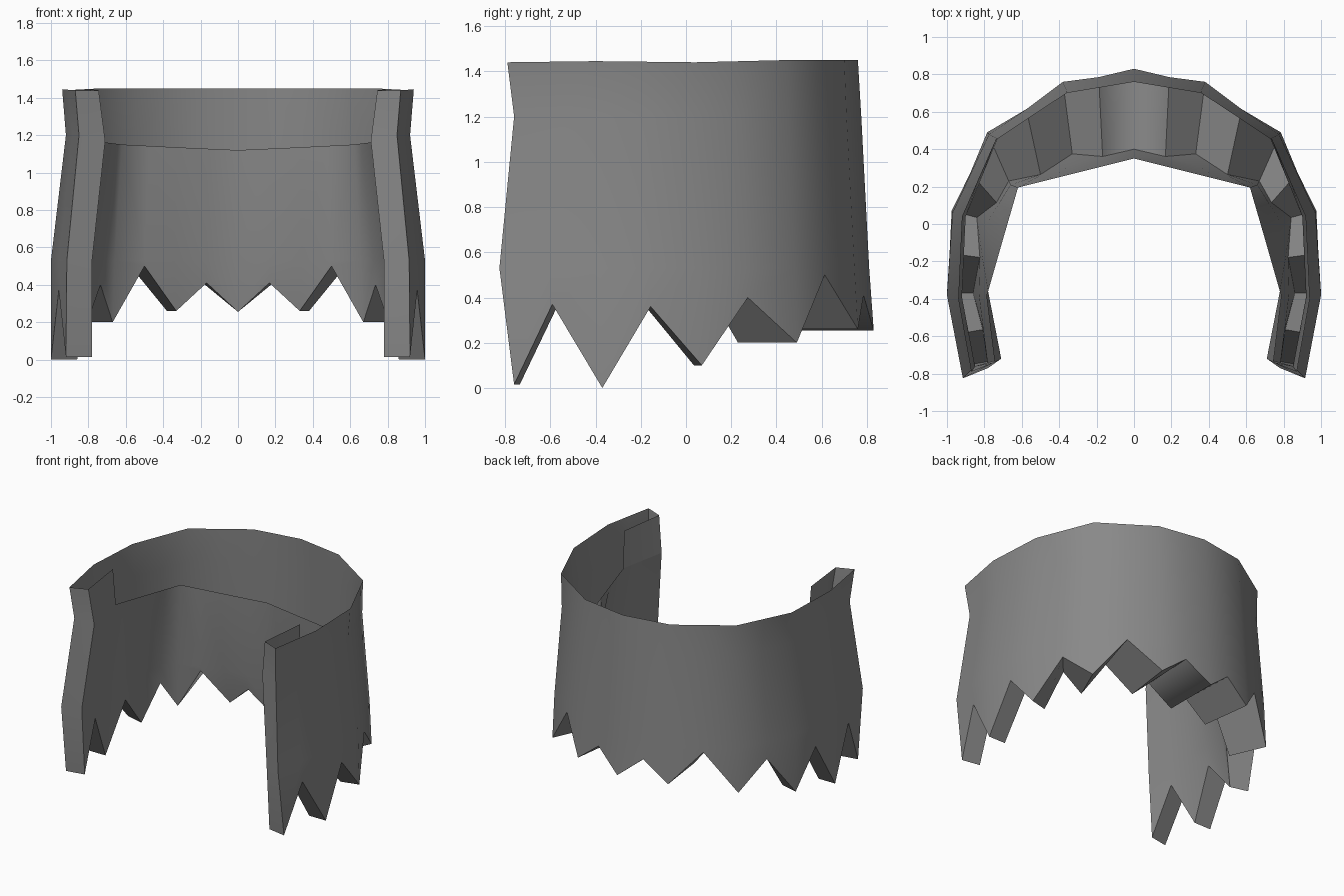
import bpy, bmesh, math
from mathutils import Vector

cube = bpy.data.objects.get("Cube")
if cube:
    bpy.data.objects.remove(cube)

GREY = (0.25, 0.25, 0.25, 1)
mat = bpy.data.materials.new("plain grey")
mat.use_nodes = True
mat.diffuse_color = GREY
mat.node_tree.nodes["Principled BSDF"].inputs["Base Color"].default_value = GREY


def sheet(name, rows, flip=False):
    """Skin rows of points into a surface and mirror it to the other side."""
    bm = bmesh.new()
    grid = [[bm.verts.new(p) for p in row] for row in rows]
    for a, b in zip(grid, grid[1:]):
        for i in range(len(a) - 1):
            quad = [a[i], a[i + 1], b[i + 1], b[i]]
            bm.faces.new(quad[::-1] if flip else quad)
    mesh = bpy.data.meshes.new(name)
    bm.to_mesh(mesh)
    bm.free()
    mesh.materials.append(mat)
    obj = bpy.data.objects.new(name, mesh)
    bpy.context.collection.objects.link(obj)
    mirror = obj.modifiers.new("mirror", "MIRROR")
    mirror.use_clip = True
    bpy.ops.object.select_all(action="DESELECT")
    obj.select_set(True)
    bpy.context.view_layer.objects.active = obj
    bpy.ops.object.shade_smooth_by_angle(angle=math.radians(62))
    return obj


def row(plan, heights):
    """Corner points of a plan plus the midpoint of each segment."""
    pts = [Vector((x, y, z)) for (x, y), z in zip(plan, heights)]
    out = [pts[0]]
    for a, b in zip(pts, pts[1:]):
        out += [(a + b) / 2, b]
    return out


def ragged(plan, tips, valleys, above):
    """Torn hem: tips at the corners, valleys at the midpoints."""
    out = row(plan, tips)
    for i, z in enumerate(valleys):
        p, q = out[2 * i + 1], above[2 * i + 1]
        out[2 * i + 1] = p.lerp(q, (z - p.z) / (q.z - p.z))
    return out


# Half plans, from the middle of the back round to the front opening
outer_top = [(0, .76), (.36, .70), (.74, .45), (.92, .04), (.94, -.40), (.87, -.79)]
outer_chest = [(0, .775), (.36, .71), (.73, .455), (.90, .04), (.92, -.39), (.85, -.76)]
outer_waist = [(0, .81), (.375, .745), (.775, .48), (.97, .06), (1, -.38), (.915, -.825)]
outer_hem = [(0, .83), (.38, .76), (.785, .49), (.975, .07), (1, -.37), (.92, -.76)]
inner_ledge = [(0, .35), (.33, .268), (.62, .195), (.70, -.08), (.78, -.36), (.71, -.72)]
inner_waist = [(0, .37), (.34, .31), (.66, .21), (.79, 0), (.83, -.37), (.78, -.77)]
inner_hem = [(0, .40), (.33, .375), (.67, .23), (.84, .035), (.86, -.37), (.78, -.735)]
tips = [.255, .26, .20, .10, 0, .015]
valleys = [.41, .50, .40, .36, .37]

# Outer wall
outer = [row(outer_top, [1.45, 1.45, 1.45, 1.44, 1.445, 1.44]),
         row(outer_chest, [1.2] * 6), row(outer_waist, [.53] * 6)]
outer.append(ragged(outer_hem, tips, valleys, outer[-1]))
sheet("outer_wall", outer)

# Inner lining, lower than the outer wall so the hollow stays open on top
inner = [row(inner_ledge, [1.12, 1.135, 1.15, 1.16, 1.17, 1.17]),
         row(inner_waist, [.53] * 6)]
inner.append(ragged(inner_hem, tips, valleys, inner[-1]))
sheet("inner_lining", inner, flip=True)

# Full-height lining panel beside the front opening
panel_top = row([(.79, -.38), (.745, -.74)], [1.445, 1.44])
sheet("front_lining_panel", [panel_top, inner[0][-3:]], flip=True)

# Torn hem strip closing the bottom
sheet("hem_strip", [outer[-1], inner[-1]])

# Front edge strip closing the opening
inner_edge = [panel_top[-1], inner[0][-1], inner[1][-1], inner[2][-1]]
sheet("front_edge", [[r[-1] for r in outer], inner_edge], flip=True)
